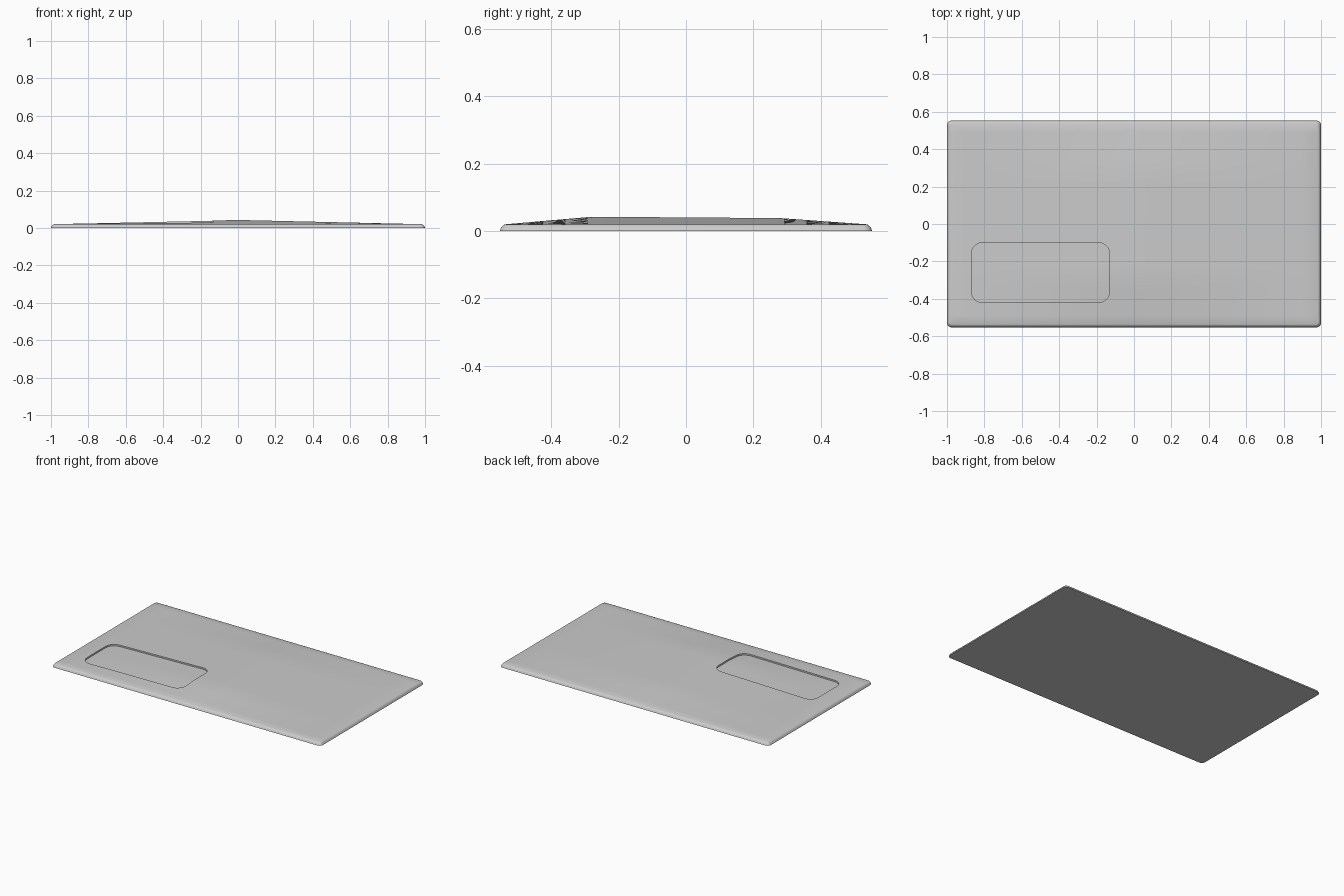
import bpy, bmesh
from math import sin, cos, pi, radians

if "Cube" in bpy.data.objects:
    bpy.data.objects.remove(bpy.data.objects["Cube"])

HX, HY = 1.0, 0.553      # half sizes of the panel
RIM = 0.02               # height of the top at the rim


def crown(x, y):
    """Height of the gently crowned top, falling to the rim on all sides."""
    fx = max(0.0, 1 - abs(x) / 0.985)
    fy = min(1.0, max(0.0, (0.538 - abs(y)) / 0.258))
    tilt = 0.0205 - 0.002 * max(-1, min(1, y / 0.28))
    return RIM + tilt * fx * fy


def rounded_ring(bm, cx, cy, hx, hy, r, z, seg=5):
    """Loop of vertices round a rectangle with rounded corners."""
    ring = []
    for q, (sx, sy) in enumerate([(1, 1), (-1, 1), (-1, -1), (1, -1)]):
        for i in range(seg + 1):
            a = (q + i / seg) * pi / 2
            ring.append(bm.verts.new((cx + sx * (hx - r) + r * cos(a),
                                      cy + sy * (hy - r) + r * sin(a), z)))
    return ring


def loft(bm, rings):
    """Join stacked rings, cap both ends and return (bottom, top) faces."""
    for a, b in zip(rings, rings[1:]):
        n = len(a)
        for i in range(n):
            bm.faces.new((a[i], a[(i + 1) % n], b[(i + 1) % n], b[i]))
    return bm.faces.new(rings[0][::-1]), bm.faces.new(rings[-1])


def drape(bm, face, offset):
    """Cut a cap into a grid and lay it on the crowned surface."""
    z0 = face.verts[0].co.z
    cuts = [((i / 10, 0, 0), (1, 0, 0)) for i in range(-9, 10)]
    cuts += [((0, j * 0.07, 0), (0, 1, 0)) for j in range(-7, 8)]
    for co, no in cuts:
        cap = [f for f in bm.faces if all(abs(v.co.z - z0) < 1e-6 for v in f.verts)]
        geom = cap + list({e for f in cap for e in f.edges}) + list({v for f in cap for v in f.verts})
        bmesh.ops.bisect_plane(bm, geom=geom, dist=1e-5, plane_co=co, plane_no=no)
    for v in bm.verts:
        if abs(v.co.z - z0) < 1e-6:
            v.co.z = crown(v.co.x, v.co.y) + offset
    bmesh.ops.triangulate(bm, faces=bm.faces[:])
    bmesh.ops.recalc_face_normals(bm, faces=bm.faces[:])


def finish(bm, name):
    me = bpy.data.meshes.new(name)
    bm.to_mesh(me)
    bm.free()
    ob = bpy.data.objects.new(name, me)
    bpy.context.collection.objects.link(ob)
    return ob


# Panel with a rounded upper edge and crowned top
bm = bmesh.new()
profile = [(0, 0), (0.003, 0.008), (0.007, 0.014), (0.011, 0.018), (0.016, RIM)]
rings = [rounded_ring(bm, 0, 0, HX - d, HY - d, 0.025 - d * 0.6, z) for d, z in profile]
drape(bm, loft(bm, rings)[1], 0)
panel = finish(bm, "panel")

# Shallow pocket near the front left corner, its floor following the crown
bm = bmesh.new()
rings = [rounded_ring(bm, -0.5, -0.26, 0.37, 0.16, 0.06, z) for z in (-0.1, 0.1)]
drape(bm, loft(bm, rings)[0], -0.01)
cutter = finish(bm, "pocket_cutter")
cutter.hide_render = True

mod = panel.modifiers.new("pocket", 'BOOLEAN')
mod.operation = 'DIFFERENCE'
mod.solver = 'EXACT'
mod.object = cutter
bpy.context.view_layer.objects.active = panel
panel.select_set(True)
bpy.ops.object.modifier_apply(modifier=mod.name)
bpy.data.objects.remove(cutter)
bpy.ops.object.shade_smooth_by_angle(angle=radians(30))
